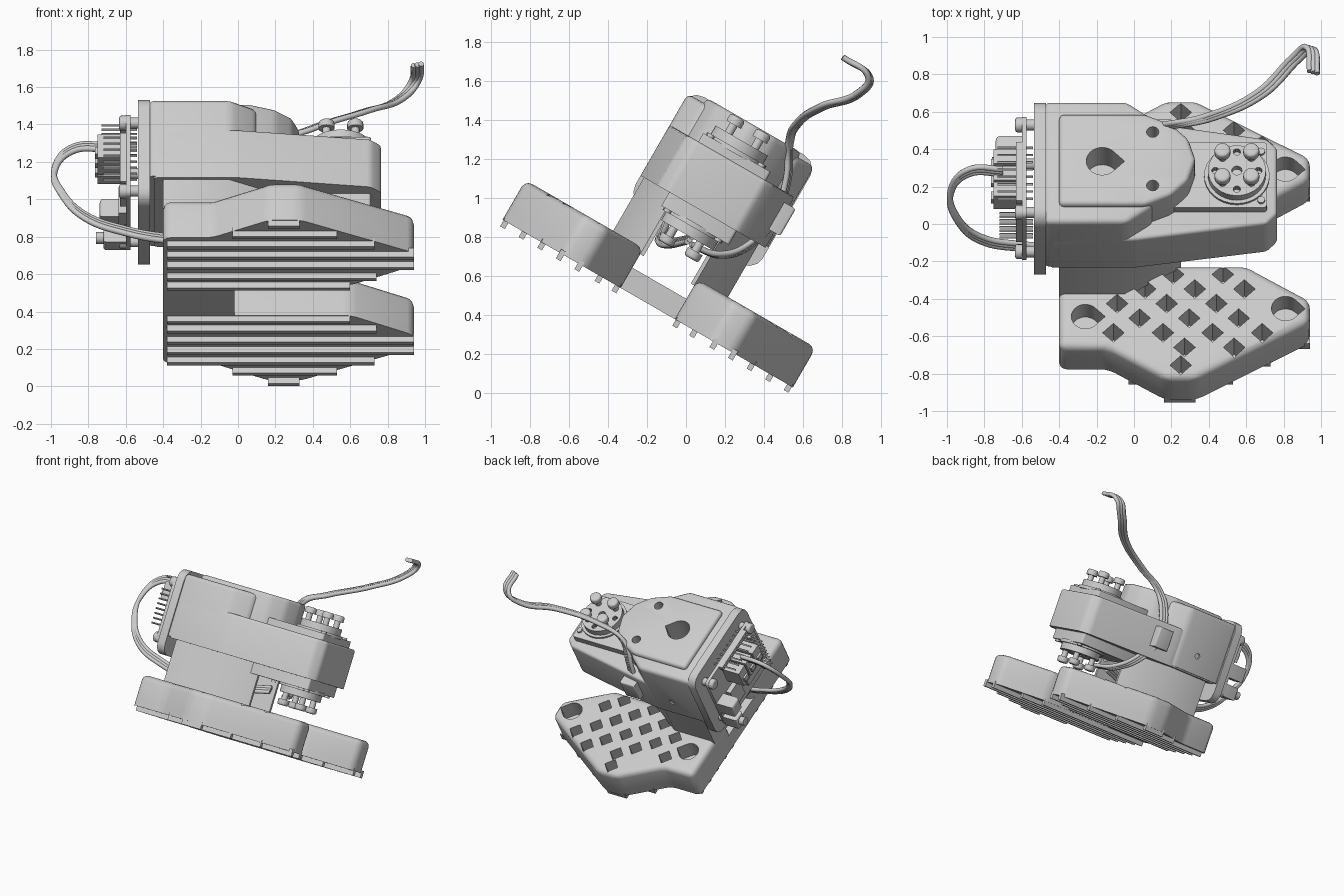
import bpy, bmesh, math
from mathutils import Matrix, Vector

if "Cube" in bpy.data.objects:
    bpy.data.objects.remove(bpy.data.objects["Cube"], do_unlink=True)

grey = bpy.data.materials.new("light_grey")
grey.use_nodes = True
grey.diffuse_color = (0.6, 0.6, 0.6, 1)
grey.node_tree.nodes["Principled BSDF"].inputs["Base Color"].default_value = (0.6, 0.6, 0.6, 1)

TILT = Matrix.Rotation(math.radians(-30), 4, 'X')   # whole assembly leans
MID = -0.4                                          # plane of symmetry across the depth
AXES = {'x': lambda p, q, h: (h, p, q),
        'y': lambda p, q, h: (p, h, q),
        'z': lambda p, q, h: (p, q, h)}


def circle(cx, cy, r, n=24):
    return [(cx + r * math.cos(math.tau * i / n), cy + r * math.sin(math.tau * i / n)) for i in range(n)]


def rect(x0, x1, y0, y1):
    return [(x0, y0), (x1, y0), (x1, y1), (x0, y1)]


def teardrop(cx, cy, r):
    arc = [math.radians(45 + 270 * i / 20) for i in range(21)]
    return [(cx + r * math.cos(a), cy + r * math.sin(a)) for a in arc] + [(cx + r * 1.41, cy)]


def flip(outline):
    return [(x, 2 * MID - y) for x, y in outline]


def add(bm, outline, a, b, axis='z', sides=0, top=0):
    """Extrude an outline from a to b, rounding its side edges and its b end."""
    put = AXES[axis]
    low = [bm.verts.new(put(p, q, a)) for p, q in outline]
    high = [bm.verts.new(put(p, q, b)) for p, q in outline]
    n = len(outline)
    faces = [bm.faces.new(low), bm.faces.new(high)]
    faces += [bm.faces.new((low[i], low[(i + 1) % n], high[(i + 1) % n], high[i])) for i in range(n)]
    bmesh.ops.recalc_face_normals(bm, faces=faces)
    side_edges = [bm.edges.get((low[i], high[i])) for i in range(n)]
    top_edges = [bm.edges.get((high[i], high[(i + 1) % n])) for i in range(n)]
    edges = (side_edges if sides else []) + (top_edges if top else [])
    if edges:
        bmesh.ops.bevel(bm, geom=edges, offset=sides or top, segments=3, profile=0.5,
                        affect='EDGES', clamp_overlap=True)


def activate(ob):
    bpy.ops.object.select_all(action='DESELECT')
    ob.select_set(True)
    bpy.context.view_layer.objects.active = ob


def finish(name, bm, cutter=None):
    bmesh.ops.recalc_face_normals(bm, faces=bm.faces[:])
    mesh = bpy.data.meshes.new(name)
    bm.to_mesh(mesh)
    bm.free()
    ob = bpy.data.objects.new(name, mesh)
    bpy.context.collection.objects.link(ob)
    ob.matrix_world = TILT
    mesh.materials.append(grey)
    if cutter:
        tool = finish(name + "_cutter", cutter)
        tool.hide_render = True
        mod = ob.modifiers.new("cut", 'BOOLEAN')
        mod.operation, mod.solver, mod.object = 'DIFFERENCE', 'EXACT', tool
        mod.use_self = True
        activate(ob)
        bpy.ops.object.modifier_apply(modifier="cut")
        bpy.data.objects.remove(tool, do_unlink=True)
    activate(ob)
    bpy.ops.object.shade_smooth_by_angle(angle=math.radians(35))
    return ob


# Feet: a floor and an upper block with diamond wells and two teardrop screw wells
sole = [(-.4, -1.07), (-.14, -1.07), (.17, -1.26), (.33, -1.26), (.94, -.91),
        (.94, -.77), (.6, -.56), (-.4, -.56)]
hole_rows = [(-.62, .21, 2), (-.71, .06, 3), (-.8, -.09, 3), (-.89, .03, 3),
             (-.98, -.11, 4), (-1.07, .27, 2), (-1.18, .25, 1)]
cleats = [(-1.24, .16, .33), (-1.13, -.03, .53), (-1.02, -.38, .73), (-.91, -.38, .94),
          (-.8, -.38, .94), (-.68, -.38, .74), (-.58, -.38, .6)]
for name, side in (("front_foot", lambda o: o), ("back_foot", flip)):
    base = bmesh.new()
    add(base, side(sole), .3, .36, sides=.04)
    finish(name + "_floor", base)
    body, wells = bmesh.new(), bmesh.new()
    add(body, side(sole), .36, .535, sides=.04, top=.04)
    for u, x0, count in hole_rows:
        for i in range(count):
            add(wells, side(circle(x0 + .265 * i, u, .058, 4)), .33, .7)
    for x, u in ((.81, -.83), (-.26, -.88)):
        add(wells, side(teardrop(x, u, .075)), .4, .7)
    finish(name, body, wells)
    bars = bmesh.new()
    for u, x0, x1 in cleats:
        add(bars, side(rect(x0, x1, u - .014, u + .014)), .265, .32)
    finish(name + "_cleats", bars)

# Bridge joining the feet
bm = bmesh.new()
add(bm, rect(-.4, -.02, -.6, -.2), .3, .42)
finish("foot_bridge", bm)

# Two leg pillars
pillar = [(-.4, -.74), (-.05, -.74), (.25, -.56), (.25, -.54), (-.4, -.54)]
for name, shape in (("front_leg", pillar), ("back_leg", flip(pillar))):
    bm = bmesh.new()
    add(bm, shape, .5, .88)
    finish(name, bm)

# Main housing, tapered arm and rounded lid
C = -.385
arm = [(-.45, -.76), (0, -.76), (.71, -.66), (.765, -.6), (.765, -.19), (.71, -.135), (0, -.02), (-.45, -.02)]
bm = bmesh.new()
add(bm, arm, .85, 1.15, sides=.02, top=.02)
finish("arm_housing", bm)

bm, cut = bmesh.new(), bmesh.new()
add(bm, [(-.48, -.76), (-.04, -.76), (.1, -.66), (.1, -.11), (-.04, -.01), (-.48, -.01)],
    .86, 1.335, sides=.03, top=.03)
add(cut, teardrop(-.17, -.4, .085), 1.18, 1.6)
for y in (-.76, -.01):
    add(cut, circle(-.22, 1.0, .022, 12), y - .04, y + .04, 'y')
for dy in (-.165, .165):
    add(cut, circle(.1, C + dy, .033, 16), 1.25, 1.6)
finish("main_housing", bm, cut)

bm, cut = bmesh.new(), bmesh.new()
lid = [(-.4, C - .28), (.06, C - .28), (.2, C - .22), (.29, C - .13), (.33, C),
       (.29, C + .13), (.2, C + .22), (.06, C + .28), (-.4, C + .28)]
add(bm, lid, 1.1, 1.365, sides=.025, top=.025)
add(cut, teardrop(-.17, -.4, .085), 1, 1.6)
for dy in (-.165, .165):
    add(cut, circle(.1, C + dy, .033, 16), 1.25, 1.6)
finish("housing_lid", bm, cut)

# Motor with an output disc and screws on both faces
bm = bmesh.new()
add(bm, rect(.18, .71, -.59, -.19), .77, 1.2, sides=.015)
finish("motor", bm)
for name, m in (("top", lambda w: w), ("bottom", lambda w: 1.97 - w)):
    bm = bmesh.new()
    add(bm, circle(.55, MID, .175, 32), m(1.19), m(1.215))
    finish(name + "_disc_collar", bm)
    bm, cut = bmesh.new(), bmesh.new()
    add(bm, circle(.55, MID, .155, 32), m(1.21), m(1.265))
    add(cut, circle(.55, MID, .028, 12), m(1.23), m(1.3))
    for k in range(4):
        a = k * math.pi / 2
        add(cut, circle(.55 + .115 * math.cos(a), MID + .115 * math.sin(a), .02, 10), m(1.23), m(1.3))
    finish(name + "_output_disc", bm, cut)
    bm = bmesh.new()
    for sx in (-.077, .077):
        for sy in (-.077, .077):
            add(bm, circle(.55 + sx, MID + sy, .022, 12), m(1.25), m(1.33))
            add(bm, circle(.55 + sx, MID + sy, .043, 16), m(1.315), m(1.36), top=.015)
    for sx, sy in ((-.34, -.15), (-.34, .15), (.13, -.15), (.13, .15)):
        add(bm, circle(.55 + sx, MID + sy, .02, 12), m(1.19), m(1.215))
    finish(name + "_disc_screws", bm)

# End flange
bm = bmesh.new()
add(bm, rect(-.76, -.005, .717, 1.362), -.535, -.47, 'x', sides=.08)
finish("end_flange", bm)

# Circuit board with its standoffs and screws
bm = bmesh.new()
add(bm, rect(-.69, -.07, .79, 1.29), -.575, -.6, 'x', sides=.03)
finish("circuit_board", bm)
bm = bmesh.new()
for u in (-.65, -.11):
    for w in (.83, 1.25):
        add(bm, circle(u, w, .03, 12), -.58, -.53, 'x')
        add(bm, circle(u, w, .04, 16), -.595, -.635, 'x', top=.012)
finish("board_screws", bm)

# Board sockets, chips and pin rows
bm = bmesh.new()
for u in (-.5, -.4, -.3):
    add(bm, rect(u - .043, u + .043, 1.1, 1.24), -.6, -.75, 'x')
    add(bm, rect(u - .025, u + .025, 1.13, 1.17), -.74, -.765, 'x')
add(bm, rect(-.17, -.07, .95, 1.06), -.6, -.74, 'x', top=.02)
add(bm, rect(-.6, -.4, .88, 1.05), -.6, -.63, 'x')
add(bm, rect(-.33, -.2, .88, 1.04), -.6, -.64, 'x')
finish("board_sockets", bm)
bm = bmesh.new()
add(bm, rect(-.16, -.07, .8, .9), -.6, -.72, 'x', top=.015)
add(bm, circle(-.115, .85, .032, 16), -.71, -.76, 'x')
finish("board_button", bm)
bm = bmesh.new()
add(bm, rect(-.6, -.24, 1.26, 1.29), -.6, -.63, 'x')
add(bm, rect(-.63, -.6, .9, 1.2), -.6, -.63, 'x')
for i in range(8):
    add(bm, circle(-.58 + .045 * i, 1.275, .007, 4), -.54, -.73, 'x')
    add(bm, circle(-.615, .92 + .037 * i, .007, 4), -.54, -.72, 'x')
finish("board_pins", bm)

# Cable clip on the back wall
bm = bmesh.new()
add(bm, rect(.07, .2, .94, 1.1), -.08, .015, 'y', top=.012)
finish("cable_clip", bm)


# Cables: three wires side by side, following a smooth path
def cable(name, path, offset, r=.016):
    data = bpy.data.curves.new(name, 'CURVE')
    data.dimensions, data.bevel_depth, data.bevel_resolution = '3D', r, 2
    data.resolution_u, data.use_fill_caps = 8, True
    for k in (-1, 0, 1):
        spline = data.splines.new('BEZIER')
        spline.bezier_points.add(len(path) - 1)
        for point, co in zip(spline.bezier_points, path):
            point.co = Vector(co) + Vector(offset) * k
            point.handle_left_type = point.handle_right_type = 'AUTO'
    ob = bpy.data.objects.new(name, data)
    bpy.context.collection.objects.link(ob)
    data.materials.append(grey)
    activate(ob)
    bpy.ops.object.convert(target='MESH')
    bpy.ops.object.shade_smooth_by_angle(angle=math.radians(50))


cable("board_cable", [(-.7, .28, 1.28), (-.88, .28, 1.27), (-.98, .17, 1.16), (-.94, .02, 1.03),
                      (-.82, -.08, .91), (-.6, -.12, .83), (-.38, -.13, .79), (-.05, -.08, .77),
                      (.28, .02, .79)], (0, .013, .012))
cable("motor_cable", [(.4, .03, .76), (.34, .17, .71), (.22, .34, .77), (.14, .46, .92), (.14, .52, 1.1),
                      (.2, .53, 1.28), (.4, .57, 1.38), (.68, .7, 1.47), (.87, .89, 1.54),
                      (.94, .94, 1.62), (.96, .81, 1.72)], (.02, -.006, .004))
